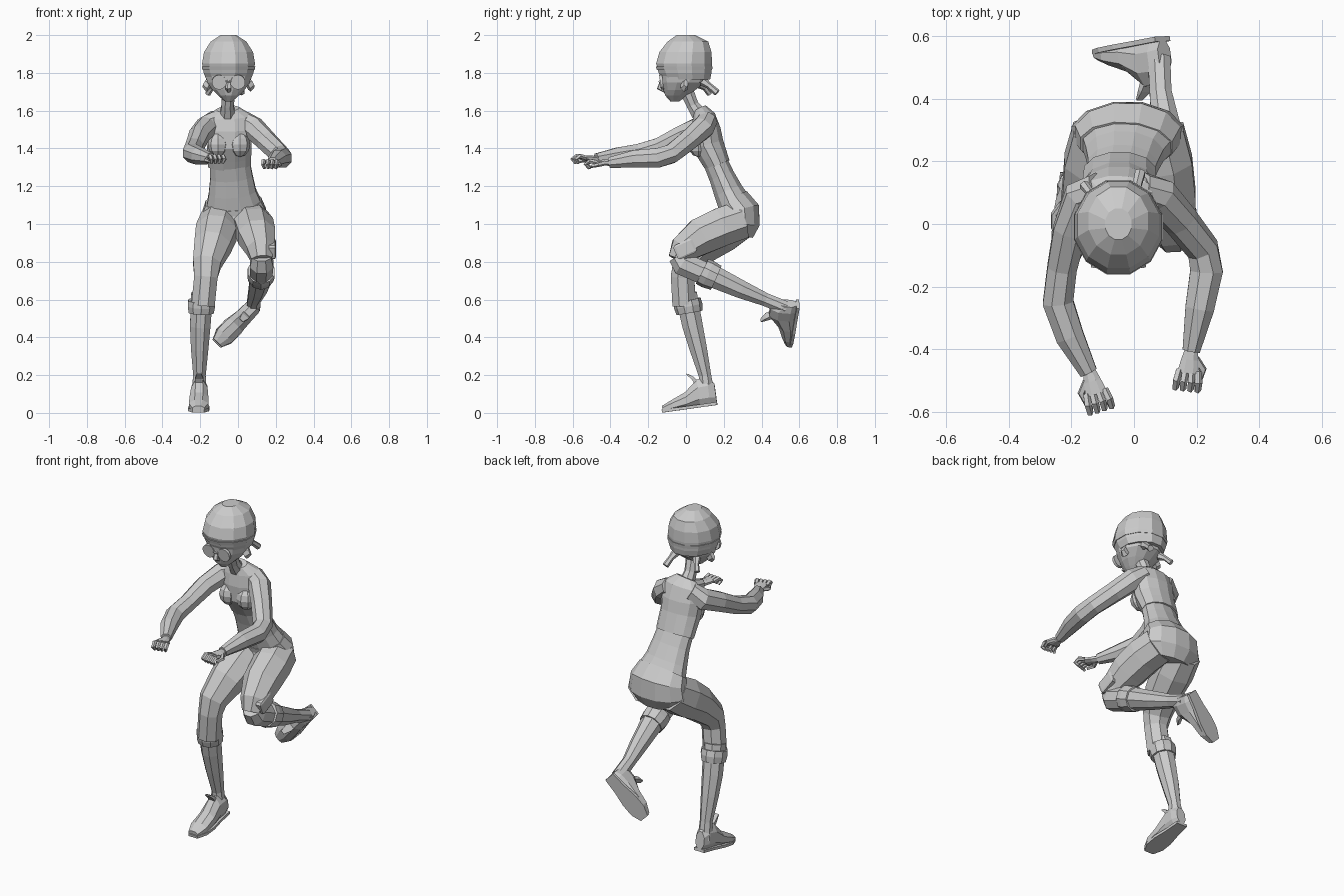
import bpy, bmesh, math
from mathutils import Vector, Matrix


def tube(name, rings, n=8, hint=(1, 0, 0), axis=None, mat=None):
    """Loft of elliptical rings (x, y, z, side radius, depth radius) along a path."""
    bm = bmesh.new()
    pts = [Vector(r[:3]) for r in rings]
    k = 1 / math.cos(math.pi / n)
    loops = []
    for i, r in enumerate(rings):
        t = Vector(axis) if axis else pts[min(i + 1, len(pts) - 1)] - pts[max(i - 1, 0)]
        t.normalize()
        u = Vector(hint)
        u = (u - t * u.dot(t)).normalized()
        v = t.cross(u)
        loop = []
        for j in range(n):
            a = math.tau * (j + 0.5) / n
            loop.append(bm.verts.new(pts[i] + u * math.cos(a) * r[3] * k + v * math.sin(a) * r[4] * k))
        loops.append(loop)
    for a, b in zip(loops, loops[1:]):
        for j in range(n):
            bm.faces.new((a[j], a[(j + 1) % n], b[(j + 1) % n], b[j]))
    bm.faces.new(loops[0])
    bm.faces.new(loops[-1])
    return finish(name, bm, mat)


def finish(name, bm, mat=None):
    if mat:
        bm.transform(mat)
    bmesh.ops.recalc_face_normals(bm, faces=bm.faces)
    me = bpy.data.meshes.new(name)
    bm.to_mesh(me)
    bm.free()
    ob = bpy.data.objects.new(name, me)
    bpy.context.collection.objects.link(ob)
    return ob


def limb(name, pts, n=8):
    return tube(name, [(*p, p[3]) for p in pts], n)


def frame(origin, back, up):
    """Matrix with local y along back and local z near up."""
    y = Vector(back).normalized()
    z = Vector(up)
    z = (z - y * z.dot(y)).normalized()
    x = y.cross(z)
    m = Matrix((x, y, z)).transposed().to_4x4()
    m.translation = Vector(origin)
    return m


# Torso: crop top, bare waist, trousers seat
tube("top", [(-.055, .075, 1.61, .06, .035), (-.05, .095, 1.57, .12, .06),
             (-.048, .105, 1.50, .125, .078), (-.047, .115, 1.42, .118, .085),
             (-.046, .145, 1.36, .116, .075), (-.045, .168, 1.31, .114, .068)], 12)
for side, x in (("right", -.105), ("left", .01)):
    bm = bmesh.new()
    bmesh.ops.create_uvsphere(bm, u_segments=8, v_segments=6, radius=1)
    finish("bust_" + side, bm, Matrix.Translation((x, .065, 1.42)) @ Matrix.Diagonal((.055, .055, .065, 1)))
tube("waist", [(-.045, .15, 1.34, .105, .064), (-.035, .19, 1.25, .112, .068),
               (-.03, .225, 1.17, .125, .078), (-.02, .265, 1.09, .15, .09)], 12)
tube("seat", [(-.025, .25, 1.12, .147, .09), (-.02, .285, 1.07, .168, .105),
              (-.02, .285, 1.00, .18, .105), (-.02, .275, .94, .13, .08)], 12)
tube("neck", [(-.055, .07, 1.58, .04, .04), (-.055, .035, 1.63, .032, .032), (-.05, .01, 1.69, .035, .035)], 8)

# Head and cap
tube("face", [(-.05, -.06, 1.648, .018, .022), (-.05, -.05, 1.68, .055, .06),
              (-.05, -.035, 1.71, .085, .085), (-.05, -.015, 1.75, .113, .118),
              (-.05, -.01, 1.82, .128, .132)], 12, axis=(0, 0, 1))
tube("cap", [(-.05, .0, 1.765, .118, .128), (-.05, -.005, 1.80, .132, .140),
             (-.05, -.01, 1.85, .14, .148), (-.05, -.003, 1.91, .13, .138),
             (-.05, .01, 1.965, .095, .108), (-.05, .0, 2.0, .042, .05)], 12, axis=(0, 0, 1))
tube("cap_band", [(-.05, -.008, 1.815, .138, .146), (-.05, -.01, 1.835, .142, .151)], 12, axis=(0, 0, 1))
tube("nose", [(-.05, -.125, 1.76, .008, .01), (-.05, -.143, 1.72, .014, .01), (-.05, -.1, 1.70, .01, .01)], 5)

# Glasses, ears and hair tails
for side, s in (("right", -1), ("left", 1)):
    x = -.05 + s * .05
    tube("lens_" + side, [(x, -.137, 1.75, .038, .038), (x, -.122, 1.752, .038, .038)], 14)
    tube("ear_" + side, [(-.05 + s * .10, -.01, 1.73, .02, .03), (-.05 + s * .128, .0, 1.745, .01, .02)], 6, hint=(0, 1, 0))
tube("glasses_bridge", [(-.065, -.14, 1.755, .005, .005), (-.035, -.14, 1.755, .005, .005)], 6, hint=(0, 0, 1))
limb("hair_tail_left", [(.0, .09, 1.755, .022), (.01, .125, 1.73, .014), (.02, .165, 1.695, .016)], 6)
limb("hair_tail_right", [(-.12, .07, 1.74, .02), (-.14, .10, 1.72, .012), (-.16, .125, 1.69, .014)], 6)

# Arms
limb("right_arm", [(-.11, .115, 1.555, .05), (-.165, .085, 1.515, .058), (-.205, -.02, 1.47, .053),
                   (-.23, -.14, 1.41, .047), (-.243, -.25, 1.375, .049), (-.205, -.36, 1.36, .045),
                   (-.145, -.475, 1.345, .028)])
limb("left_arm", [(.02, .115, 1.55, .05), (.08, .09, 1.51, .058), (.15, .01, 1.44, .053),
                  (.22, -.08, 1.37, .05), (.232, -.15, 1.35, .052), (.21, -.27, 1.345, .046),
                  (.183, -.405, 1.325, .028)])


# Hands with curled fingers
def hand(side, wrist, direction, thumb):
    m = frame(wrist, direction, (0, 0, 1))
    tube(side + "_palm", [(0, -.015, 0, .019, .017), (0, .025, .003, .028, .015), (0, .068, .004, .036, .013)], 8, mat=m)
    for i in range(4):
        x = (i - 1.5) * .02
        tube(f"{side}_finger_{i + 1}", [(x, .06, .004, .010, .010), (x * 1.2, .095, .012, .010, .010),
             (x * 1.2, .118, -.005, .009, .009), (x, .10, -.026, .007, .007)], 5, mat=m)
    tube(side + "_thumb", [(thumb * .018, .02, 0, .011, .011), (thumb * .045, .05, -.008, .010, .010),
         (thumb * .038, .088, -.016, .007, .007)], 5, hint=(0, 0, 1), mat=m)


hand("right", (-.14, -.48, 1.343), (.3, -1, .05), 1)
hand("left", (.182, -.41, 1.323), (-.12, -1, -.02), -1)

# Standing leg: trousers, shin, boot cuff
limb("right_thigh", [(-.095, .29, 1.02, .10), (-.115, .19, .955, .108), (-.135, .09, .885, .096),
                     (-.165, .0, .79, .074), (-.17, -.018, .72, .062), (-.185, -.01, .57, .062)])
limb("right_shin", [(-.19, .0, .63, .058), (-.2, .035, .46, .054), (-.203, .065, .34, .046),
                    (-.204, .10, .2, .033), (-.207, .112, .10, .04)])
limb("right_cuff", [(-.193, .005, .595, .07), (-.194, .012, .565, .072), (-.195, .018, .53, .066)], 10)

# Raised leg folded back
limb("left_thigh", [(.06, .29, 1.02, .10), (.085, .19, .985, .102), (.1, .08, .935, .098),
                    (.12, -.015, .865, .074), (.125, -.04, .81, .055)])
limb("left_shin", [(.125, -.045, .83, .05), (.125, -.02, .79, .062), (.123, .07, .75, .06), (.12, .15, .72, .059),
                   (.105, .29, .655, .048), (.085, .42, .60, .035), (.08, .53, .555, .036)])
limb("left_cuff", [(.123, .085, .75, .07), (.122, .115, .735, .072), (.121, .16, .715, .066)], 10)

# Knee pouch
bm = bmesh.new()
bmesh.ops.create_cube(bm, size=1)
bmesh.ops.bevel(bm, geom=bm.edges[:], offset=.12, segments=1, affect='EDGES')
finish("knee_pouch", bm, Matrix.Translation((.18, -.005, .868)) @ Matrix.Rotation(.42, 4, 'X') @ Matrix.Diagonal((.04, .11, .08, 1)))


# Boots, defined from heel to toe on a flat sole
def boot(side, heel, toe, up):
    heel, toe = Vector(heel), Vector(toe)
    m = frame(heel, heel - toe, up)
    tube(side + "_boot", [(0, 0, .062, .028, .052), (0, -.035, .076, .042, .076), (0, -.09, .074, .044, .074),
         (0, -.16, .045, .05, .045), (0, -.235, .030, .052, .030), (0, -.29, .018, .032, .018)], 8, axis=(0, -1, 0), mat=m)
    tube(side + "_boot_sole", [(0, 0, .008, .034, .008), (0, -.09, .008, .042, .008), (0, -.17, .008, .056, .008),
         (0, -.24, .008, .055, .008), (0, -.295, .008, .03, .008)], 4, axis=(0, -1, 0), mat=m)
    tube(side + "_boot_tongue", [(0, -.085, .12, .02, .012), (0, -.11, .16, .022, .008), (0, -.14, .185, .012, .003)], 4, mat=m)


boot("right", (-.202, .166, .042), (-.21, -.12, .002), (0, 0, 1))
boot("left", (.09, .6, .575), (-.105, .56, .375), (.15, -1, .1))
